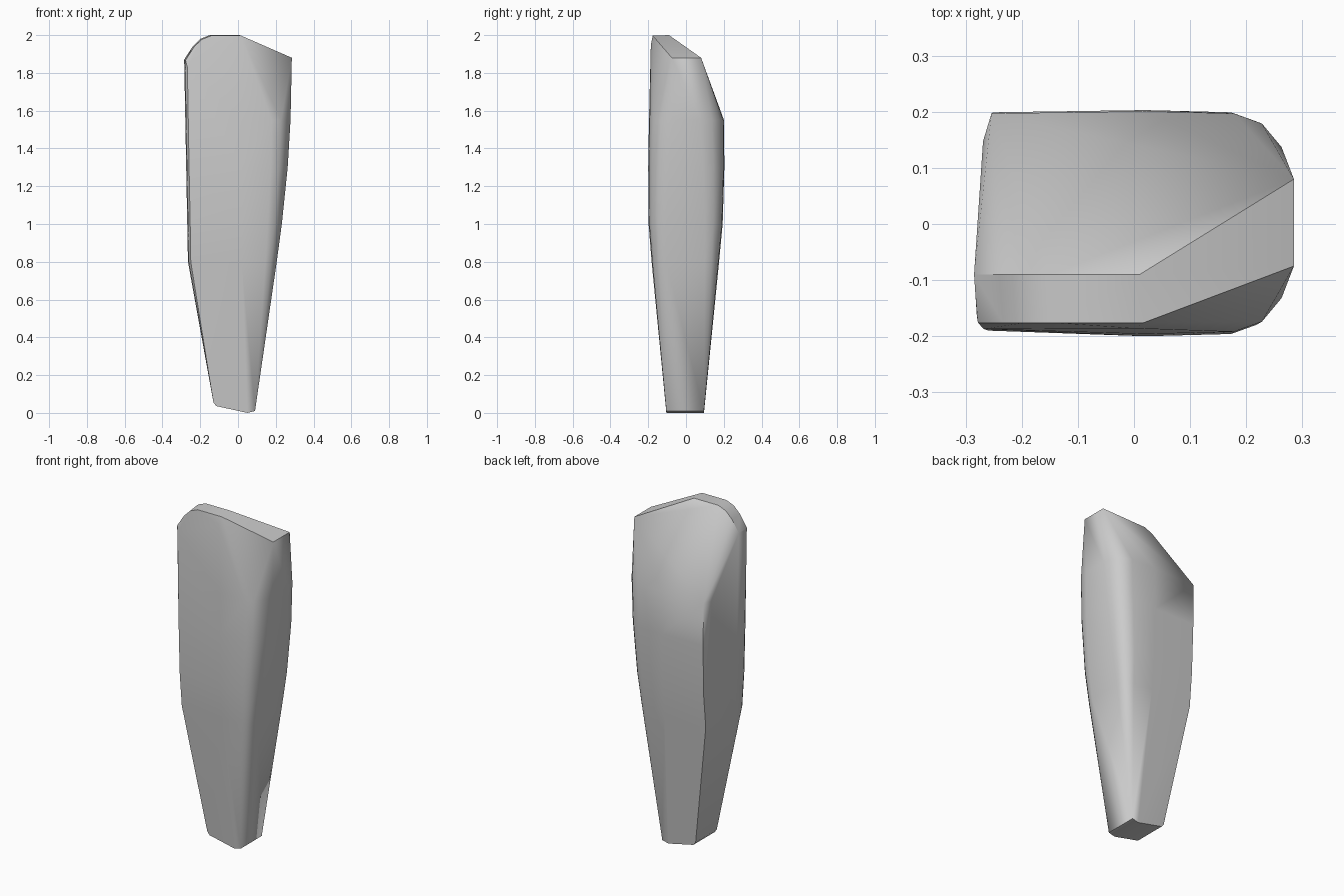
import bpy
import bmesh

cube = bpy.data.objects.get("Cube")
if cube:
    bpy.data.objects.remove(cube, do_unlink=True)

# Plain grey material
grey = bpy.data.materials.new("plain grey")
grey.use_nodes = True
colour = (0.6, 0.6, 0.6, 1)
grey.diffuse_color = colour
grey.node_tree.nodes["Principled BSDF"].inputs["Base Color"].default_value = colour


def section(z, left, right, front, back, r):
    """Cross-section: crisp left corners, rounded right corners of size r."""
    pts = [(left + 0.025 * r, back, z), (left + 0.01, back * 0.75, z),
           (left, -0.09, z), (left + 0.004, front * 0.84, z),
           (left + 0.015, front * 0.95, z)]
    for a, b in ((0, 1), (0.15, 0.5), (0.5, 0.15), (1, 0)):
        x = right - 0.1 * r * a
        pts += [(x, front * 0.98 + 0.12 * r * b, z), (x, back - 0.12 * r * b, z)]
    pts += [(0.02, front, z), (0.02, back + 0.004, z)]
    return pts


# Tapered body
points = []
for row in ((0.8, -0.265, 0.205, -0.182, 0.171, 0.6),
            (1.0, -0.268, 0.232, -0.198, 0.19, 0.75),
            (1.3, -0.274, 0.263, -0.2, 0.199, 0.9),
            (1.55, -0.279, 0.278, -0.196, 0.197, 1.0)):
    points += section(*row)

# Slanted narrow foot
for x, z in ((-0.13, 0.055), (-0.115, 0.036), (0.05, 0.0), (0.09, 0.01)):
    points += [(x, -0.104, z), (x, 0.095, z)]

# Arched top edge, then the lower right-hand corner
for x, z in ((-0.285, 1.87), (-0.24, 1.94), (-0.2, 1.98), (-0.15, 2.0), (0.01, 2.0)):
    points += [(x, -0.09, z), (x + 0.007, -0.176, z - 0.003)]
points += [(-0.28, -0.165, 1.86), (-0.268, -0.187, 1.83), (0.0, -0.186, 1.95),
           (0.285, -0.075, 1.88), (0.285, 0.08, 1.88)]

# Skin the sections as one faceted solid
bm = bmesh.new()
for p in points:
    bm.verts.new(p)
hull = bmesh.ops.convex_hull(bm, input=bm.verts[:])
spare = {v for v in hull["geom_interior"] + hull["geom_unused"]
         if isinstance(v, bmesh.types.BMVert)}
bmesh.ops.delete(bm, geom=list(spare), context="VERTS")
bmesh.ops.recalc_face_normals(bm, faces=bm.faces[:])
mesh = bpy.data.meshes.new("tapered_wedge")
bm.to_mesh(mesh)
bm.free()
mesh.materials.append(grey)
wedge = bpy.data.objects.new("tapered_wedge", mesh)
bpy.context.collection.objects.link(wedge)

# Soft shading across shallow edges
bpy.ops.object.select_all(action="DESELECT")
wedge.select_set(True)
bpy.context.view_layer.objects.active = wedge
bpy.ops.object.shade_smooth_by_angle(angle=0.55)
